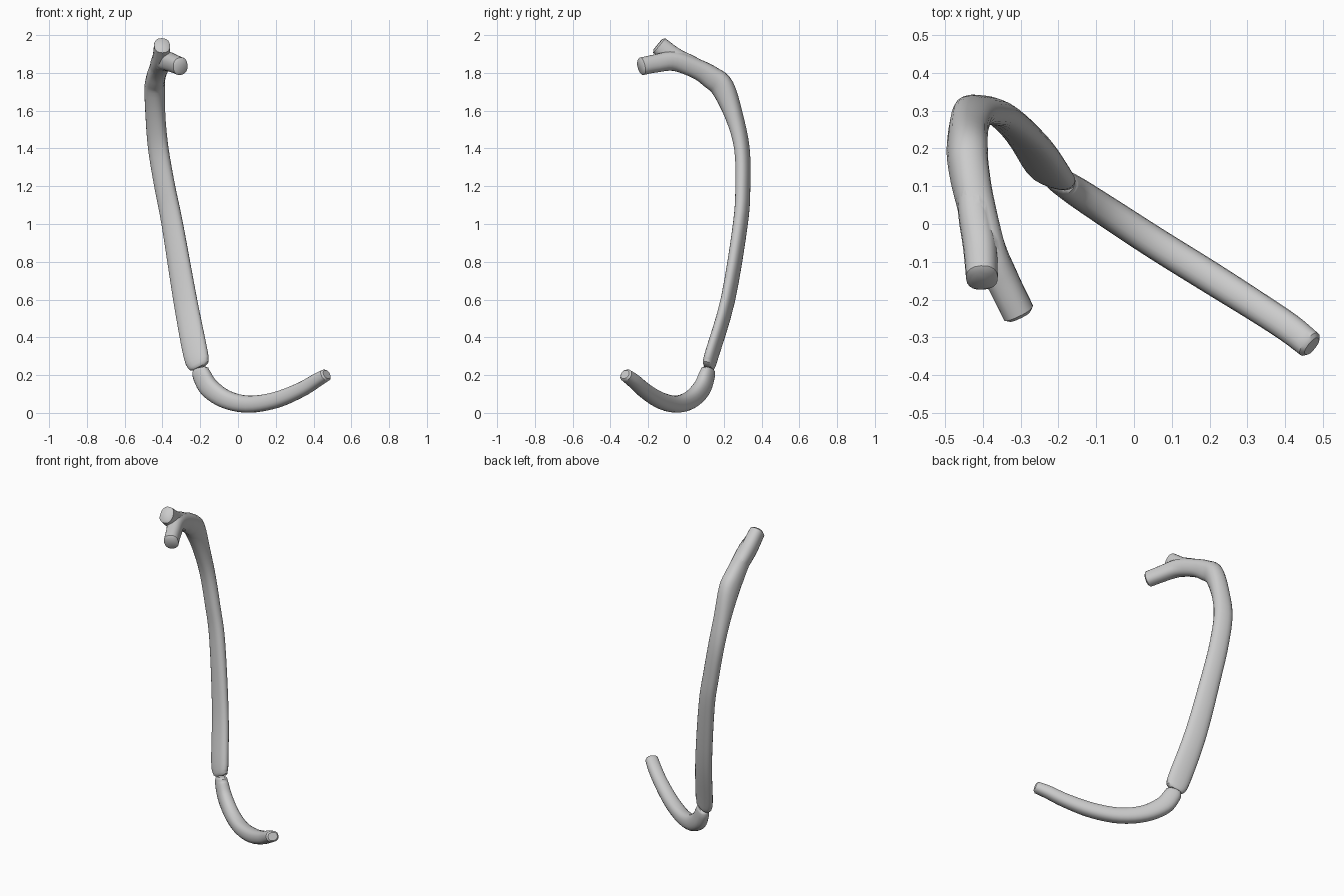
import bpy, bmesh, math
from mathutils import Vector

cube = bpy.data.objects.get("Cube")
if cube:
    bpy.data.objects.remove(cube, do_unlink=True)

bone = bpy.data.materials.new("bone_grey")
bone.use_nodes = True
COLOUR = (0.6, 0.6, 0.6, 1)
bone.diffuse_color = COLOUR
bone.node_tree.nodes["Principled BSDF"].inputs["Base Color"].default_value = COLOUR

SIDES = 20


def catmull(stations, steps):
    """Smooth a list of (x, y, z, half width, half depth) stations."""
    pts = [Vector(s) for s in stations]
    pts = [pts[0] * 2 - pts[1]] + pts + [pts[-1] * 2 - pts[-2]]
    out = []
    for p0, p1, p2, p3 in zip(pts, pts[1:], pts[2:], pts[3:]):
        for i in range(steps):
            t = i / steps
            out.append(p1 + (p2 - p0) * (t / 2)
                       + (p0 * 2 - p1 * 5 + p2 * 4 - p3) * (t * t / 2)
                       + (p1 * 3 - p0 - p2 * 3 + p3) * (t ** 3 / 2))
    return out + [pts[-2]]


def rounded_end(last, before):
    """Extra smaller station just past an end, to round its rim."""
    centre = Vector(last[:3])
    centre += (centre - Vector(before[:3])).normalized() * 0.009
    return Vector((*centre, last[3] * 0.74, last[4] * 0.74))


def squash(value, power):
    return math.copysign(abs(value) ** power, value)


def sweep(name, stations, hint, power=0.85, steps=4):
    """Loft a rounded section along the stations; the width follows hint."""
    path = catmull(stations, steps)
    path = ([rounded_end(path[0], path[1])] + path
            + [rounded_end(path[-1], path[-2])])
    centres = [Vector(p[:3]) for p in path]
    bm = bmesh.new()
    rings = []
    for i, p in enumerate(path):
        tangent = centres[min(i + 1, len(path) - 1)] - centres[max(i - 1, 0)]
        tangent.normalize()
        wide = Vector(hint)
        wide = (wide - tangent * wide.dot(tangent)).normalized()
        deep = tangent.cross(wide)
        ring = []
        for k in range(SIDES):
            a = math.tau * k / SIDES
            ring.append(bm.verts.new(centres[i]
                                     + wide * p[3] * squash(math.cos(a), power)
                                     + deep * p[4] * squash(math.sin(a), power)))
        rings.append(ring)
    for r, s in zip(rings, rings[1:]):
        for k in range(SIDES):
            n = (k + 1) % SIDES
            bm.faces.new((r[k], r[n], s[n], s[k]))
    bm.faces.new(rings[0])
    bm.faces.new(rings[-1])
    bmesh.ops.recalc_face_normals(bm, faces=bm.faces)
    mesh = bpy.data.meshes.new(name)
    bm.to_mesh(mesh)
    bm.free()
    mesh.materials.append(bone)
    obj = bpy.data.objects.new(name, mesh)
    bpy.context.collection.objects.link(obj)
    return obj


def activate(obj):
    bpy.ops.object.select_all(action='DESELECT')
    obj.select_set(True)
    bpy.context.view_layer.objects.active = obj


# Long curved shaft, from the lower head prong down to the joint
rib = sweep("rib_shaft", [
    (-.305, -.235, 1.835, .042, .047),
    (-.342, -.16, 1.85, .043, .048),
    (-.388, -.06, 1.862, .047, .052),
    (-.42, .06, 1.82, .049, .053),
    (-.435, .135, 1.775, .051, .06),
    (-.441, .194, 1.722, .052, .062),
    (-.437, .255, 1.57, .052, .046),
    (-.422, .296, 1.4, .055, .037),
    (-.388, .301, 1.2, .056, .035),
    (-.348, .288, 1, .058, .034),
    (-.28, .222, .6, .065, .031),
    (-.224, .137, .31, .068, .03),
    (-.205, .119, .249, .056, .027)], (.94, -.34, 0))

# Upper head prong, merged into the shaft
prong = sweep("upper_prong", [
    (-.432, .13, 1.785, .036, .046),
    (-.421, .03, 1.837, .044, .052),
    (-.407, -.06, 1.88, .045, .054),
    (-.402, -.142, 1.945, .042, .05)], (1, .1, 0))
activate(rib)
union = rib.modifiers.new("union", 'BOOLEAN')
union.operation = 'UNION'
union.solver = 'EXACT'
union.object = prong
bpy.ops.object.modifier_apply(modifier=union.name)
bpy.data.objects.remove(prong, do_unlink=True)

# Cartilage hooking forward from the joint
cartilage = sweep("cartilage", [
    (-.199, .117, .228, .03, .046),
    (-.19, .11, .195, .035, .052),
    (-.15, .084, .13, .039, .054),
    (-.06, .025, .07, .041, .049),
    (.06, -.053, .046, .042, .045),
    (.2, -.14, .068, .042, .043),
    (.33, -.222, .121, .04, .039),
    (.41, -.275, .168, .039, .036),
    (.464, -.318, .2, .037, .032)], (.54, .84, 0))

for obj in (rib, cartilage):
    activate(obj)
    bpy.ops.object.shade_smooth_by_angle(angle=math.radians(40))
